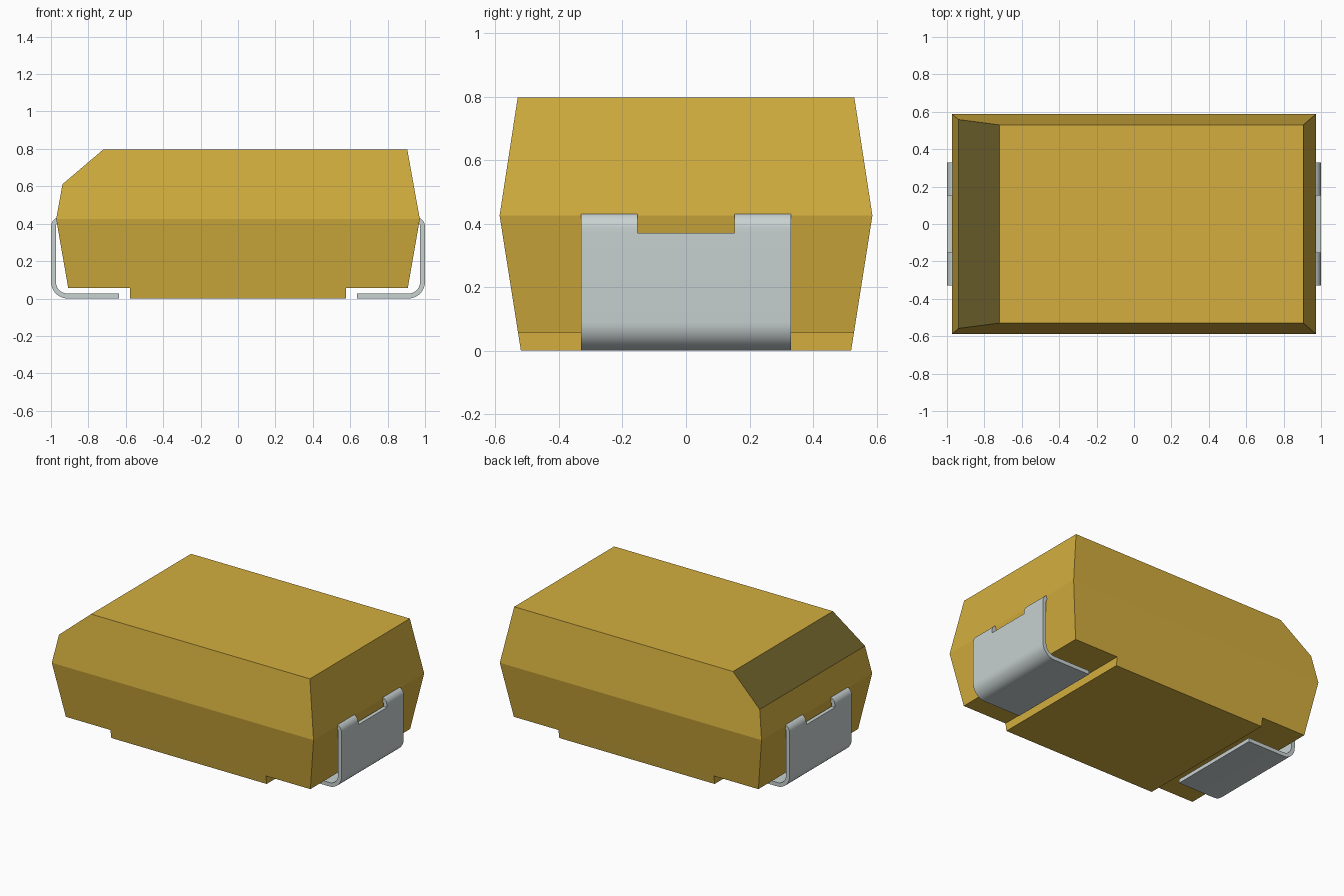
import bpy, bmesh, math
from mathutils import Vector

if "Cube" in bpy.data.objects:
    bpy.data.objects.remove(bpy.data.objects["Cube"])


def material(name, rgb):
    """Flat material from 0-255 sRGB values."""
    lin = [((c / 255 + 0.055) / 1.055) ** 2.4 for c in rgb] + [1.0]
    m = bpy.data.materials.new(name)
    m.use_nodes = True
    m.diffuse_color = lin
    m.node_tree.nodes["Principled BSDF"].inputs["Base Color"].default_value = lin
    return m


GOLD = material("golden yellow", (211, 174, 62))
OLIVE = material("dark olive", (110, 98, 44))
METAL = material("tin grey", (200, 209, 209))


def add_object(name, bm, mats):
    me = bpy.data.meshes.new(name)
    bm.to_mesh(me)
    bm.free()
    ob = bpy.data.objects.new(name, me)
    bpy.context.collection.objects.link(ob)
    for m in mats:
        me.materials.append(m)
    return ob


def loft(rings, cap_top=True):
    """Stack of rectangles given as (half x, half y, z)."""
    bm = bmesh.new()
    loops = [[bm.verts.new((sx * x, sy * y, z))
              for sx, sy in ((-1, -1), (1, -1), (1, 1), (-1, 1))]
             for x, y, z in rings]
    for a, b in zip(loops, loops[1:]):
        for i in range(4):
            j = (i + 1) % 4
            bm.faces.new((a[i], a[j], b[j], b[i]))
    bm.faces.new(loops[0][::-1])
    if cap_top:
        bm.faces.new(loops[-1])
    return bm


# Moulded body, widest at the parting line, with a sloped marker on one end
bm = loft([(0.908, 0.529, 0.057), (0.972, 0.587, 0.425), (0.905, 0.53, 0.797)])
slope = Vector((-0.187, 0, 0.22)).normalized()
cut = bmesh.ops.bisect_plane(bm, geom=bm.verts[:] + bm.edges[:] + bm.faces[:],
                             plane_co=(-0.94, 0, 0.61), plane_no=slope,
                             clear_outer=True)
bmesh.ops.holes_fill(bm, edges=[e for e in cut["geom_cut"]
                                if isinstance(e, bmesh.types.BMEdge)], sides=0)
bmesh.ops.recalc_face_normals(bm, faces=bm.faces[:])
for f in bm.faces:
    f.material_index = 1 if f.normal.dot(slope) > 0.99 else 0
add_object("body", bm, [GOLD, OLIVE])

# Raised pad under the body
add_object("bottom_pad", loft([(0.577, 0.52, 0.0), (0.577, 0.529, 0.057)], False), [GOLD])


def arc(cx, cz, r, a0, a1, n):
    return [(cx + r * math.cos(math.radians(a0 + (a1 - a0) * i / n)),
             cz + r * math.sin(math.radians(a0 + (a1 - a0) * i / n)))
            for i in range(n + 1)]


# Bent metal leads: a J-shaped strip with two tabs entering the body
foot = [(0.635, 0.0)] + arc(0.91, 0.09, 0.09, -90, 0, 10) + [(1.0, 0.37)]
path = foot + arc(0.95, 0.385, 0.05, 0, 90, 8) + [(0.935, 0.435)]
columns = (-0.33, -0.152, 0.152, 0.33)

for side, name in ((1, "left_lead"), (-1, "right_lead")):
    bm = bmesh.new()
    grid = [[bm.verts.new((side * x, y, z)) for y in columns] for x, z in path]
    for i in range(len(path) - 1):
        for j in range(3):
            if j == 1 and i >= len(foot) - 1:
                continue  # notch between the tabs
            quad = [grid[i][j], grid[i + 1][j], grid[i + 1][j + 1], grid[i][j + 1]]
            bm.faces.new(quad[::side])
    ob = add_object(name, bm, [METAL])
    mod = ob.modifiers.new("thickness", "SOLIDIFY")
    mod.thickness = 0.026
    mod.offset = 1.0
    mod.use_even_offset = True
    bpy.ops.object.select_all(action="DESELECT")
    ob.select_set(True)
    bpy.context.view_layer.objects.active = ob
    bpy.ops.object.modifier_apply(modifier=mod.name)
    bpy.ops.object.shade_smooth_by_angle(angle=math.radians(30))
